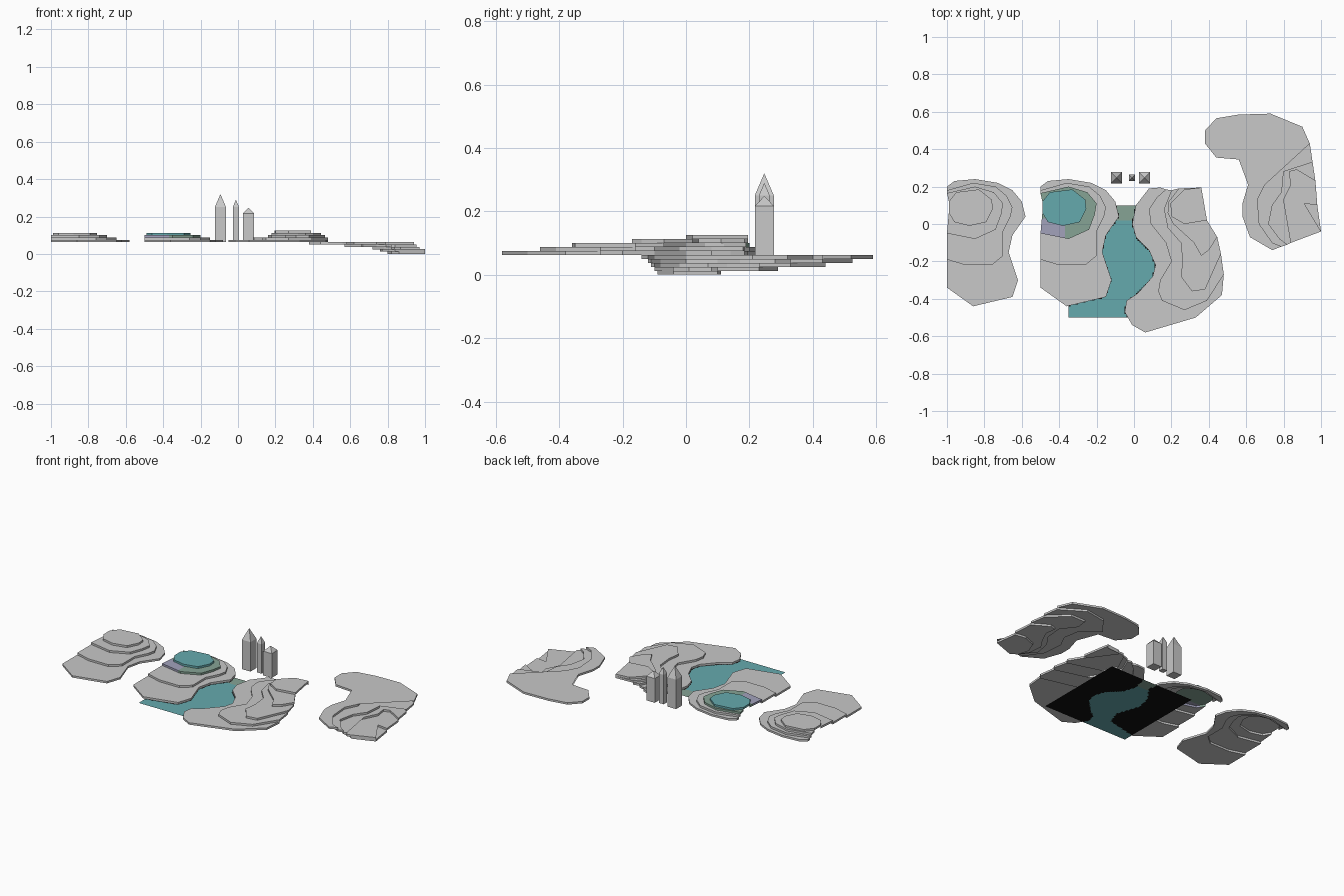
import bpy, bmesh
from mathutils import Vector

if "Cube" in bpy.data.objects:
    bpy.data.objects.remove(bpy.data.objects["Cube"])

STEP = 0.0125
BASE = 0.0625


def material(name, r, g, b):
    m = bpy.data.materials.new(name)
    m.diffuse_color = (r, g, b, 1)
    m.use_nodes = True
    m.node_tree.nodes["Principled BSDF"].inputs["Base Color"].default_value = m.diffuse_color
    return m


GREY = material("stone grey", 0.58, 0.58, 0.58)
TEAL = material("water teal", 0.13, 0.40, 0.42)
GREEN = material("moss green", 0.24, 0.37, 0.30)
LAVENDER = material("lavender", 0.36, 0.36, 0.50)
BLACK = material("dark bed", 0.005, 0.005, 0.005)


def finish(name, bm, mats):
    me = bpy.data.meshes.new(name)
    bm.to_mesh(me)
    bm.free()
    for m in mats:
        me.materials.append(m)
    ob = bpy.data.objects.new(name, me)
    bpy.context.collection.objects.link(ob)
    return ob


def shifted(line, dx):
    return [((x + dx) / 100, y / 100) for x, y in line]


def terrace(name, contours, dx=0, z0=BASE, rise=STEP, tint=None):
    """Stack thin ring slabs; each one lies between a contour and the next."""
    bm = bmesh.new()
    for i, line in enumerate(contours):
        pts = shifted(line, dx)
        if i + 1 < len(contours):
            pts += reversed(shifted(contours[i + 1], dx))
        z = z0 + i * rise
        face = bm.faces.new([bm.verts.new((x, y, z)) for x, y in pts])
        tris = bmesh.ops.triangulate(bm, faces=[face])["faces"]
        ext = bmesh.ops.extrude_face_region(bm, geom=tris, use_keep_orig=True)["geom"]
        vs = [v for v in ext if isinstance(v, bmesh.types.BMVert)]
        bmesh.ops.translate(bm, verts=vs, vec=(0, 0, STEP))
    if tint:
        # cut lines so that the tinted patch has clean borders
        for co, no in (((0, 0.03, 0), (0, 1, 0)), ((-0.37, 0, 0), (1, 0, 0))):
            bmesh.ops.bisect_plane(bm, geom=bm.verts[:] + bm.edges[:] + bm.faces[:],
                                   plane_co=co, plane_no=no)
    bmesh.ops.recalc_face_normals(bm, faces=bm.faces)
    if tint:
        for f in bm.faces:
            f.material_index = tint(f.calc_center_median())
    return finish(name, bm, [GREY, TEAL, GREEN, LAVENDER])


# contour lines in hundredths of a unit, outermost first
west = [
    [(-100, 20), (-96, 23), (-85, 24), (-73, 22), (-65, 18), (-60, 12), (-58, 4), (-65, -6),
     (-67, -15), (-62, -30), (-65, -39), (-86, -44), (-100, -34)],
    [(-100, 18), (-86, 22), (-74, 20), (-68, 15), (-65, 9), (-66, 4), (-70, -4), (-70, -17),
     (-76, -22), (-90, -22), (-100, -19)],
    [(-100, 16.5), (-85, 20), (-75, 17), (-70, 11), (-71, 5), (-74, -3), (-85, -8), (-100, -5)],
    [(-99, 12), (-95, 17), (-83, 18.5), (-76, 13), (-75.5, 8), (-79, 1), (-88, -1), (-96, 1),
     (-99, 6)],
]
middle = [
    [(14, 19.5), (8, 19), (1, 10), (-1, 0), (1, -7), (8, -14), (11.5, -22), (10, -28), (2, -37),
     (-4, -41), (-5, -47), (-1, -54), (6, -58), (33, -50), (47, -38)],
    [(17, 18.5), (12, 14), (8, 8), (9, 0), (17, -10), (20, -20), (14, -30), (13, -36), (15, -41),
     (27, -46), (39, -41), (48, -27)],
    [(20, 18), (16, 8), (18, -2), (25, -10), (26, -20), (25, -28), (31, -36), (38, -35),
     (46.5, -16)],
    [(24, 19), (18.5, 12), (18, 6), (21, 0), (32, -10), (36, -17), (40, -14), (44.5, -7)],
    [(36, 19.5), (27, 18.5), (19.5, 11), (20, 4), (27, 0), (39, 2)],
]
east = [
    [(90, 52), (73, 59), (56, 58.5), (44, 56.5), (38, 50), (38, 43), (44, 35.5), (56, 34.5),
     (62, 30), (61, 21), (58, 11), (58, 4), (62, -7), (74, -14)],
    [(94, 43), (79, 52.5), (65, 50), (57, 40), (68, 32), (70, 21), (66, 13), (67, 0), (74, -10),
     (79, -12)],
    [(95.5, 33), (84, 44), (74, 44), (73, 37), (80, 28), (79, 17), (74, 10), (72, 0), (78, -8),
     (82, -11)],
    [(97, 23), (87, 29), (83, 28), (84, 21), (80, 13), (76, 7), (77, -2), (81, -8), (84, -10)],
    [(98, 10), (91, 11), (83, 8), (80, 1), (82, -6), (86, -9), (100, -4)],
]


def hill_tint(c):
    """Grey slopes, green shoulder with a lavender corner, teal cap."""
    if c.z > BASE + 3 * STEP + 0.001:
        return 1
    if c.z < BASE + 2 * STEP + 0.001:
        return 0
    return 3 if c.x < -0.37 and c.y < 0.03 else 2


# terraced land: two hills, a bigger slope, and a slope stepping down
terrace("west_hill", west)
terrace("tinted_hill", west, dx=50, tint=hill_tint)
terrace("middle_slope", middle)
terrace("east_slope", east, z0=BASE - STEP, rise=-STEP)


def inside(x, y, poly):
    hit = False
    for (x1, y1), (x2, y2) in zip(poly, poly[1:] + poly[:1]):
        if (y1 > y) != (y2 > y) and x < x1 + (y - y1) * (x2 - x1) / (y2 - y1):
            hit = not hit
    return hit


# water sheet: teal river, dark where the land covers it
banks = [shifted(west[0], 50), shifted(middle[0] + [(48, -27), (39, 2), (36, 19)], 0)]
bm = bmesh.new()
bmesh.ops.create_grid(bm, x_segments=60, y_segments=60, size=0.3)
bmesh.ops.translate(bm, verts=bm.verts, vec=(-0.05, -0.2, BASE - 0.002))
for f in bm.faces:
    c = f.calc_center_median()
    if any(inside(c.x, c.y, b) for b in banks):
        f.material_index = 2
    elif c.y > 0.02:
        f.material_index = 1
finish("water", bm, [TEAL, GREEN, BLACK])


def tower(name, x, width, eave, tip):
    """Square shaft with a pyramid roof."""
    bm = bmesh.new()
    h = width / 2
    rings = [[bm.verts.new((x + sx * h, 0.247 + sy * h, z))
              for sx, sy in ((-1, -1), (1, -1), (1, 1), (-1, 1))] for z in (BASE, eave)]
    top = bm.verts.new((x, 0.247, tip))
    bm.faces.new(rings[0][::-1])
    for i in range(4):
        j = (i + 1) % 4
        bm.faces.new((rings[0][i], rings[0][j], rings[1][j], rings[1][i]))
        bm.faces.new((rings[1][i], rings[1][j], top))
    finish(name, bm, [GREY])


tower("tall_tower", -0.094, 0.06, 0.25, 0.32)
tower("thin_tower", -0.011, 0.034, 0.25, 0.29)
tower("short_tower", 0.056, 0.06, 0.217, 0.248)
